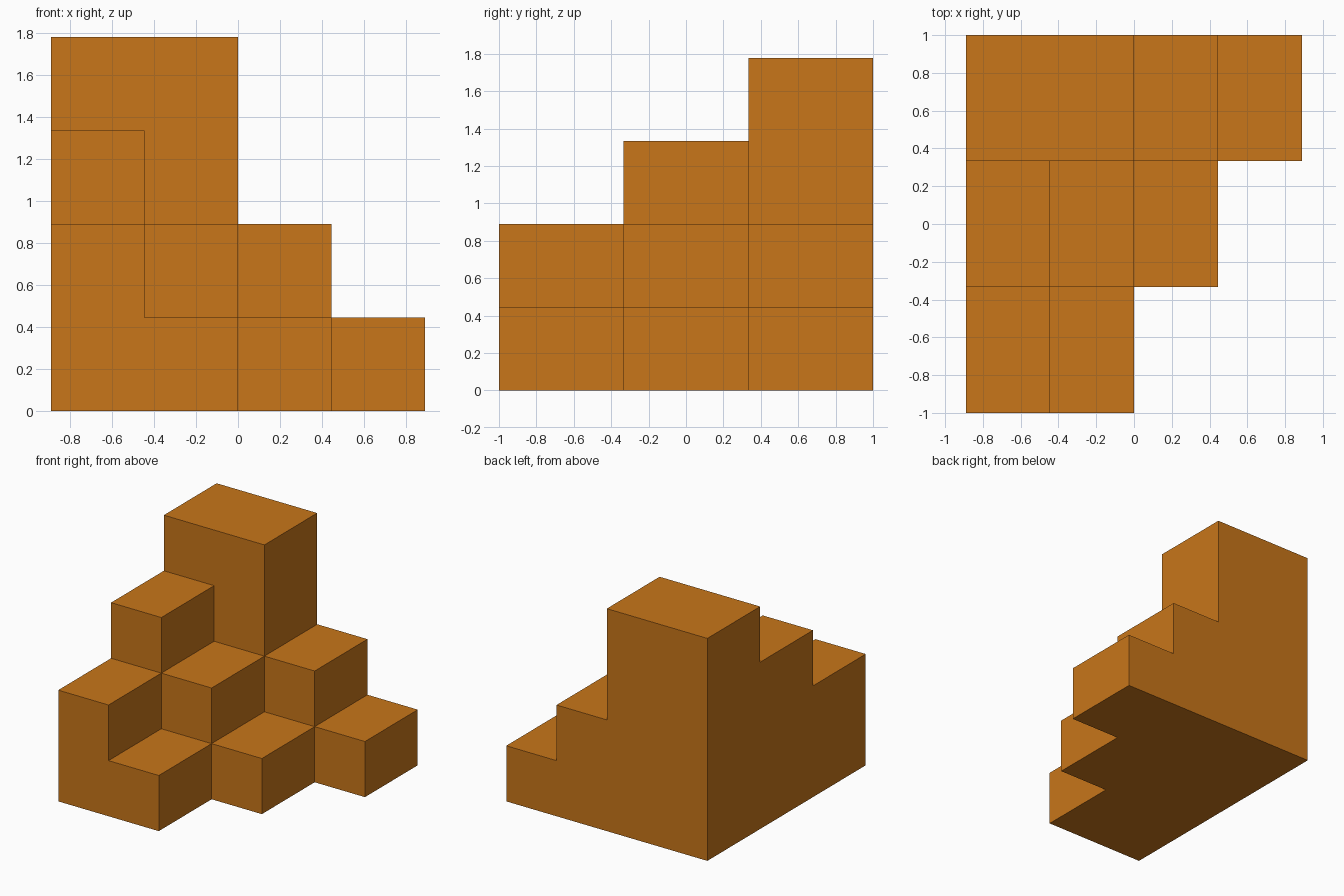
import bpy, bmesh, math
from mathutils import Vector

if "Cube" in bpy.data.objects:
    bpy.data.objects.remove(bpy.data.objects["Cube"])

# Cell size and number of stacked blocks per column, rows run front to back
SIZE = Vector((4 / 9, 2 / 3, 4 / 9))
HEIGHTS = [
    [2, 1, 0, 0],
    [3, 2, 1, 0],
    [4, 4, 2, 1],
]
ORIGIN = Vector((-2 * SIZE.x, -1.5 * SIZE.y, 0))


def filled(cell):
    x, y, z = cell
    return 0 <= x < 4 and 0 <= y < 3 and 0 <= z < HEIGHTS[y][x]


def add_face(bm, cell, axis, side):
    """Add one outward-facing side of a block."""
    u, v = (axis + 1) % 3, (axis + 2) % 3
    corners = []
    for a, b in ((0, 0), (1, 0), (1, 1), (0, 1)):
        p = list(cell)
        p[axis] += side
        p[u] += a
        p[v] += b
        corners.append(bm.verts.new(ORIGIN + Vector(p) * SIZE))
    bm.faces.new(corners if side else corners[::-1])


# Stepped block pile: only the exposed block sides, welded into one shell
bm = bmesh.new()
for y, row in enumerate(HEIGHTS):
    for x, height in enumerate(row):
        for z in range(height):
            for axis in range(3):
                for side in (0, 1):
                    neighbour = [x, y, z]
                    neighbour[axis] += 1 if side else -1
                    if not filled(neighbour):
                        add_face(bm, (x, y, z), axis, side)
bmesh.ops.remove_doubles(bm, verts=bm.verts[:], dist=1e-4)

# Merge coplanar sides into clean flat faces
bmesh.ops.dissolve_limit(bm, angle_limit=math.radians(1),
                         verts=bm.verts[:], edges=bm.edges[:])

mesh = bpy.data.meshes.new("stepped_blocks")
bm.to_mesh(mesh)
bm.free()
blocks = bpy.data.objects.new("stepped_blocks", mesh)
bpy.context.collection.objects.link(blocks)

# Orange material
orange = bpy.data.materials.new("orange")
orange.diffuse_color = (0.58, 0.18, 0.01, 1)
orange.use_nodes = True
orange.node_tree.nodes["Principled BSDF"].inputs["Base Color"].default_value = orange.diffuse_color
mesh.materials.append(orange)
